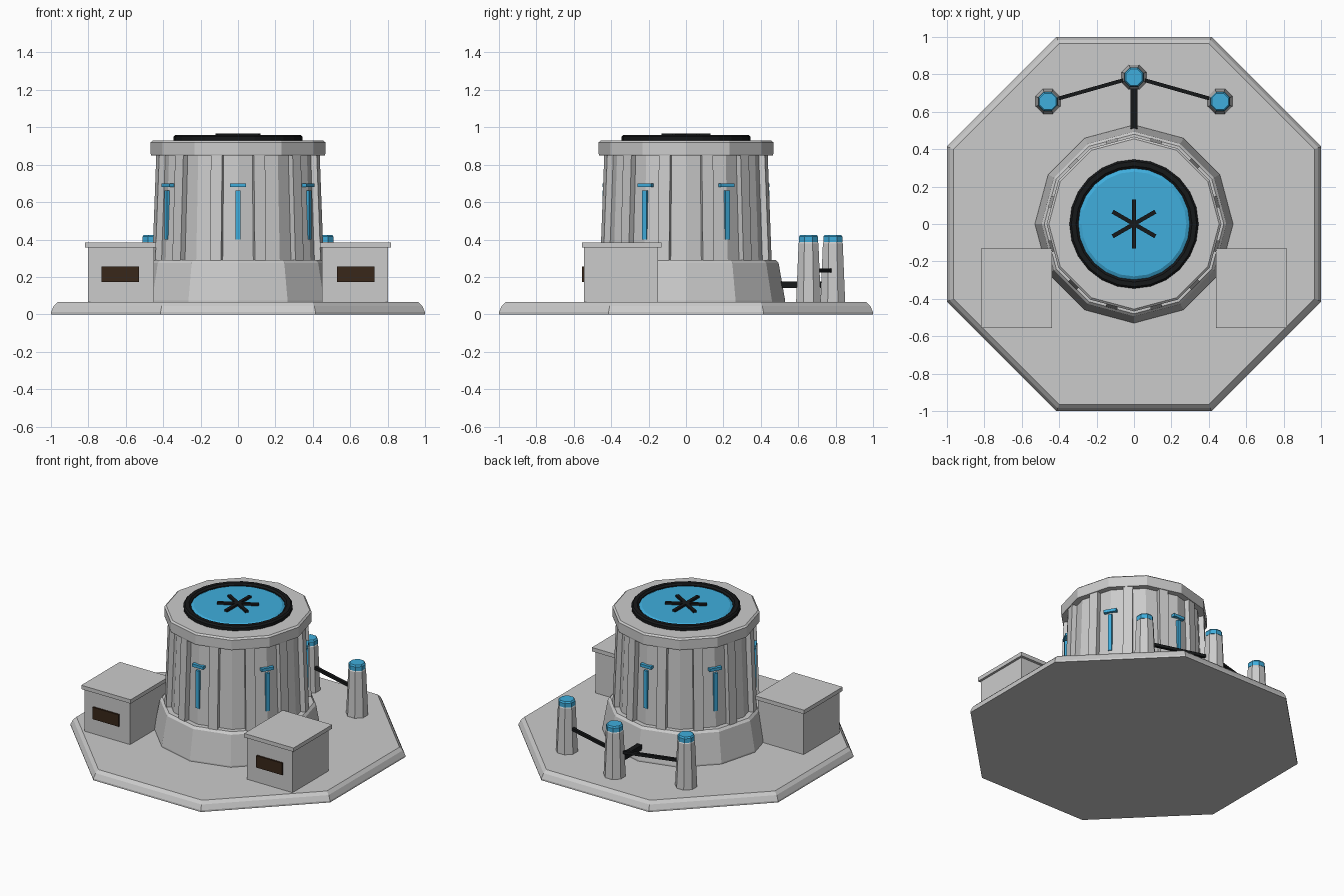
import bpy, bmesh
from math import pi, cos, sin, radians, atan2, hypot
from mathutils import Matrix, Vector

if "Cube" in bpy.data.objects:
    bpy.data.objects.remove(bpy.data.objects["Cube"])


def material(name, rgb):
    m = bpy.data.materials.new(name)
    m.diffuse_color = (*rgb, 1)
    m.use_nodes = True
    m.node_tree.nodes["Principled BSDF"].inputs["Base Color"].default_value = m.diffuse_color
    return m


BLUE = material("blue_glow", (0.05, 0.42, 0.72))
BLACK = material("black_rubber", (0.008, 0.009, 0.01))
BROWN = material("brown_vent", (0.04, 0.02, 0.01))


def finish(name, bm, mat=None, matrix=None):
    if matrix is not None:
        bmesh.ops.transform(bm, matrix=matrix, verts=bm.verts)
    bmesh.ops.recalc_face_normals(bm, faces=bm.faces)
    me = bpy.data.meshes.new(name)
    bm.to_mesh(me)
    bm.free()
    ob = bpy.data.objects.new(name, me)
    bpy.context.collection.objects.link(ob)
    if mat:
        me.materials.append(mat)
    return ob


def lathe(name, profile, sides, phase=0.0, mat=None, at=(0, 0, 0), closed=False):
    """Faceted turned shape from (radius, z) points; capped, or a closed ring."""
    bm = bmesh.new()
    rings = [[bm.verts.new((r * cos(phase + 2 * pi * i / sides),
                            r * sin(phase + 2 * pi * i / sides), z))
              for i in range(sides)] for r, z in profile]
    pairs = list(zip(rings, rings[1:]))
    if closed:
        pairs.append((rings[-1], rings[0]))
    else:
        bm.faces.new(rings[0])
        bm.faces.new(rings[-1])
    for a, b in pairs:
        for i in range(sides):
            j = (i + 1) % sides
            bm.faces.new((a[i], a[j], b[j], b[i]))
    return finish(name, bm, mat, Matrix.Translation(at))


def box(name, lo, hi, mat=None, matrix=None, lean=0.0):
    """Box from corner to corner; lean shifts its top along x."""
    bm = bmesh.new()
    bmesh.ops.create_cube(bm, size=1)
    for v in bm.verts:
        top = v.co.z > 0
        v.co = Vector([(lo[k] + hi[k]) / 2 + v.co[k] * (hi[k] - lo[k]) for k in range(3)])
        if top:
            v.co.x += lean
    return finish(name, bm, mat, matrix)


def bar(name, a, b, thick, mat):
    """Square bar between two points at equal height."""
    dx, dy = b[0] - a[0], b[1] - a[1]
    h = thick / 2
    m = Matrix.Translation(a) @ Matrix.Rotation(atan2(dy, dx), 4, 'Z')
    return box(name, (0, -h, -h), (hypot(dx, dy), h, h), mat, m)


def spin(deg):
    return Matrix.Rotation(radians(deg), 4, 'Z')


# Octagonal ground slab with a bevelled rim
K = 1 / cos(pi / 8)
lathe("ground_slab", [(K, 0), (K, 0.012), (0.985 * K, 0.045), (0.965 * K, 0.065)], 8, pi / 8)

# Twelve-sided tower: skirt, tapered drum and overhanging lip
lathe("tower_skirt", [(0.53, 0.06), (0.53, 0.075), (0.495, 0.275), (0.48, 0.29)], 12)
lathe("tower_drum", [(0.447, 0.28), (0.425, 0.86)], 12)
lathe("tower_lip", [(0.465, 0.85), (0.467, 0.858), (0.467, 0.92), (0.455, 0.93)], 12)

# Pilasters in the middle of every drum facet
for i in range(12):
    box(f"pilaster_{i}", (0.40, -0.031, 0.28), (0.466, 0.031, 0.855), None,
        spin(15 + 30 * i), -0.022)

# Six T-shaped lights on alternate drum corners
for i in range(6):
    m = spin(30 + 60 * i)
    box(f"light_stem_{i}", (0.41, -0.013, 0.40), (0.447, 0.013, 0.662), BLUE, m)
    box(f"light_cap_{i}", (0.41, -0.042, 0.68), (0.447, 0.042, 0.70), BLUE, m)

# Roof window: black ring, blue disc and crossed bars
lathe("roof_ring", [(0.345, 0.925), (0.345, 0.95), (0.335, 0.96), (0.31, 0.96),
                    (0.298, 0.95), (0.298, 0.925)], 24, 0, BLACK, closed=True)
lathe("roof_disc", [(0.30, 0.925), (0.30, 0.942), (0.28, 0.953)], 24, 0, BLUE)
for i in range(3):
    box(f"roof_bar_{i}", (-0.132, -0.011, 0.945), (0.132, 0.011, 0.967), BLACK, spin(30 + 60 * i))

# Pair of side huts with lids and front vents
for s, side in ((-1, "left"), (1, "right")):
    def sx(a, b):
        return sorted((s * a, s * b))
    for part, xs, ys, zs, mat in (
            ("hut", (0.45, 0.802), (-0.545, -0.15), (0.06, 0.36), None),
            ("hut_lid", (0.438, 0.818), (-0.557, -0.132), (0.358, 0.385), None),
            ("hut_vent", (0.53, 0.73), (-0.557, -0.53), (0.172, 0.255), BROWN)):
        x0, x1 = sx(*xs)
        box(f"{side}_{part}", (x0, ys[0], zs[0]), (x1, ys[1], zs[1]), mat)

# Octagonal bollards with blue caps
posts = {"left": (-0.46, 0.655, 0), "back": (0, 0.785, 0), "right": (0.46, 0.655, 0)}
for n, p in posts.items():
    lathe(f"{n}_bollard", [(0.066 * K, 0.06), (0.066 * K, 0.07), (0.053 * K, 0.38),
                           (0.048 * K, 0.388)], 8, pi / 8, None, p)
    lathe(f"{n}_bollard_cap", [(0.051 * K, 0.386), (0.051 * K, 0.415),
                               (0.044 * K, 0.425)], 8, pi / 8, BLUE, p)

# Cables between the bollards and the feed pipe to the tower
for n in ("left", "right"):
    bar(f"{n}_cable", (0, 0.785, 0.235), (posts[n][0], posts[n][1], 0.235), 0.02, BLACK)
bar("feed_pipe", (0, 0.47, 0.158), (0, 0.75, 0.158), 0.036, BLACK)
